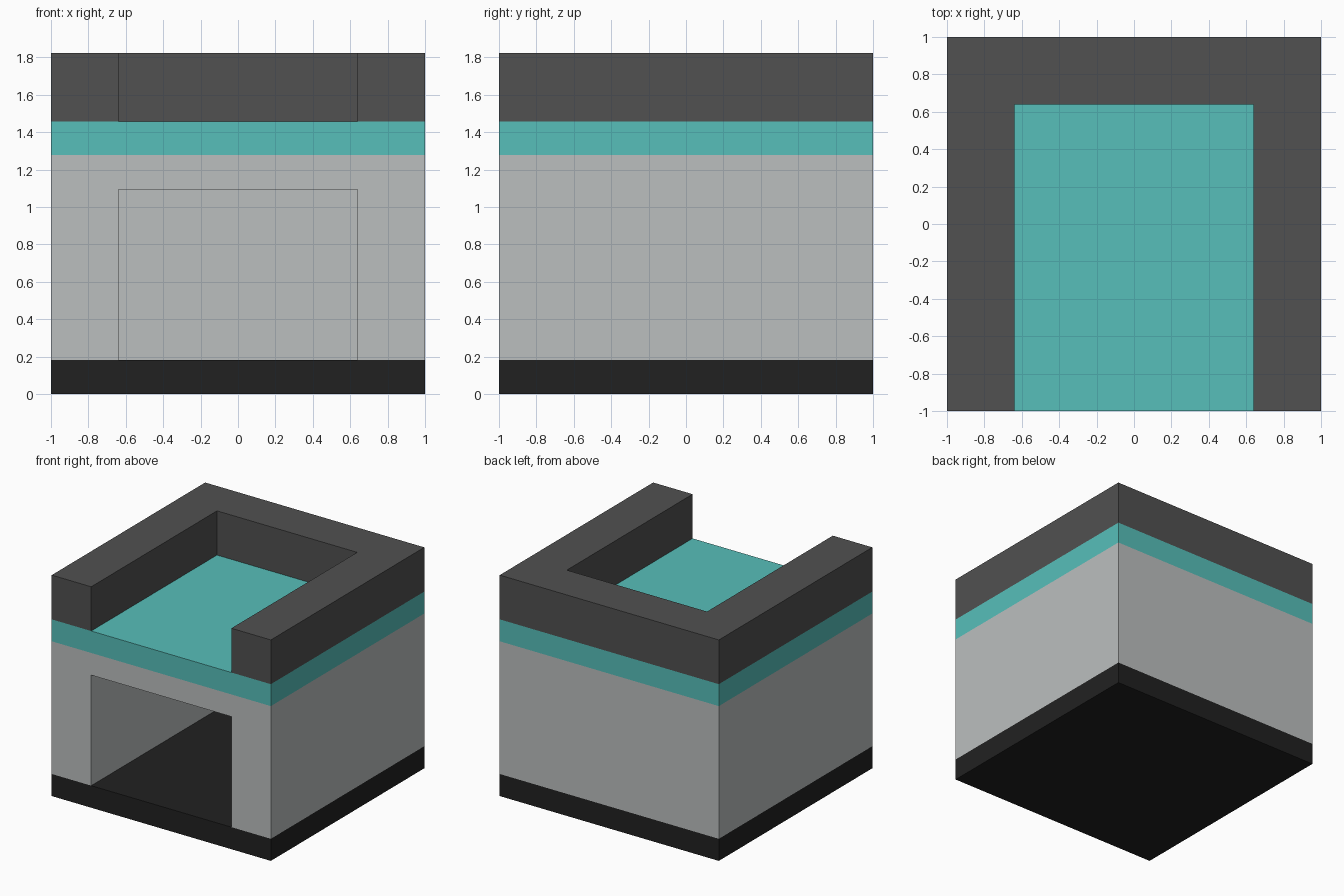
import bpy

cube = bpy.data.objects.get("Cube")
if cube:
    bpy.data.objects.remove(cube, do_unlink=True)

HALF = 1.0       # half width of the block
INNER = 0.64     # half width of the room and the roof recess
FLOOR, CEILING, WALL_TOP, BAND_TOP, TOP = 0.182, 1.094, 1.277, 1.458, 1.823


def material(name, color):
    mat = bpy.data.materials.new(name)
    mat.use_nodes = True
    mat.diffuse_color = (*color, 1)
    mat.node_tree.nodes["Principled BSDF"].inputs["Base Color"].default_value = (*color, 1)
    return mat


def box(name, x, y, z, mat):
    """Box spanning the given (low, high) range on each axis."""
    verts = [(a, b, c) for a in x for b in y for c in z]
    faces = [(0, 1, 3, 2), (4, 6, 7, 5), (0, 4, 5, 1),
             (2, 3, 7, 6), (0, 2, 6, 4), (1, 5, 7, 3)]
    mesh = bpy.data.meshes.new(name)
    mesh.from_pydata(verts, [], faces)
    mesh.materials.append(mat)
    obj = bpy.data.objects.new(name, mesh)
    bpy.context.collection.objects.link(obj)
    return obj


def layer(name, low, high, mat):
    """Full-width slab of the block."""
    return box(name, (-HALF, HALF), (-HALF, HALF), (low, high), mat)


def cut_from_front(obj, low, high):
    """Cut a bay that is open at the front and stops at the back wall."""
    cutter = box(obj.name + "_cutter", (-INNER, INNER), (-HALF - 0.5, INNER),
                 (low, high), obj.data.materials[0])
    mod = obj.modifiers.new("bay", 'BOOLEAN')
    mod.operation = 'DIFFERENCE'
    mod.solver = 'EXACT'
    mod.object = cutter
    bpy.context.view_layer.objects.active = obj
    bpy.ops.object.modifier_apply(modifier=mod.name)
    bpy.data.objects.remove(cutter, do_unlink=True)


black = material("black", (0.0152, 0.0152, 0.0152))
light_grey = material("light grey", (0.5, 0.52, 0.52))
teal = material("teal", (0.095, 0.521, 0.491))
dark_grey = material("dark grey", (0.082, 0.082, 0.082))

# Base slab
layer("base", 0, FLOOR, black)

# Walls and ceiling around a room open at the front
walls = layer("walls", FLOOR, WALL_TOP, light_grey)
cut_from_front(walls, FLOOR - 0.1, CEILING)

# Coloured roof slab
layer("roof_slab", WALL_TOP, BAND_TOP, teal)

# U-shaped parapet, open at the front
parapet = layer("parapet", BAND_TOP, TOP, dark_grey)
cut_from_front(parapet, BAND_TOP - 0.1, TOP + 0.1)
